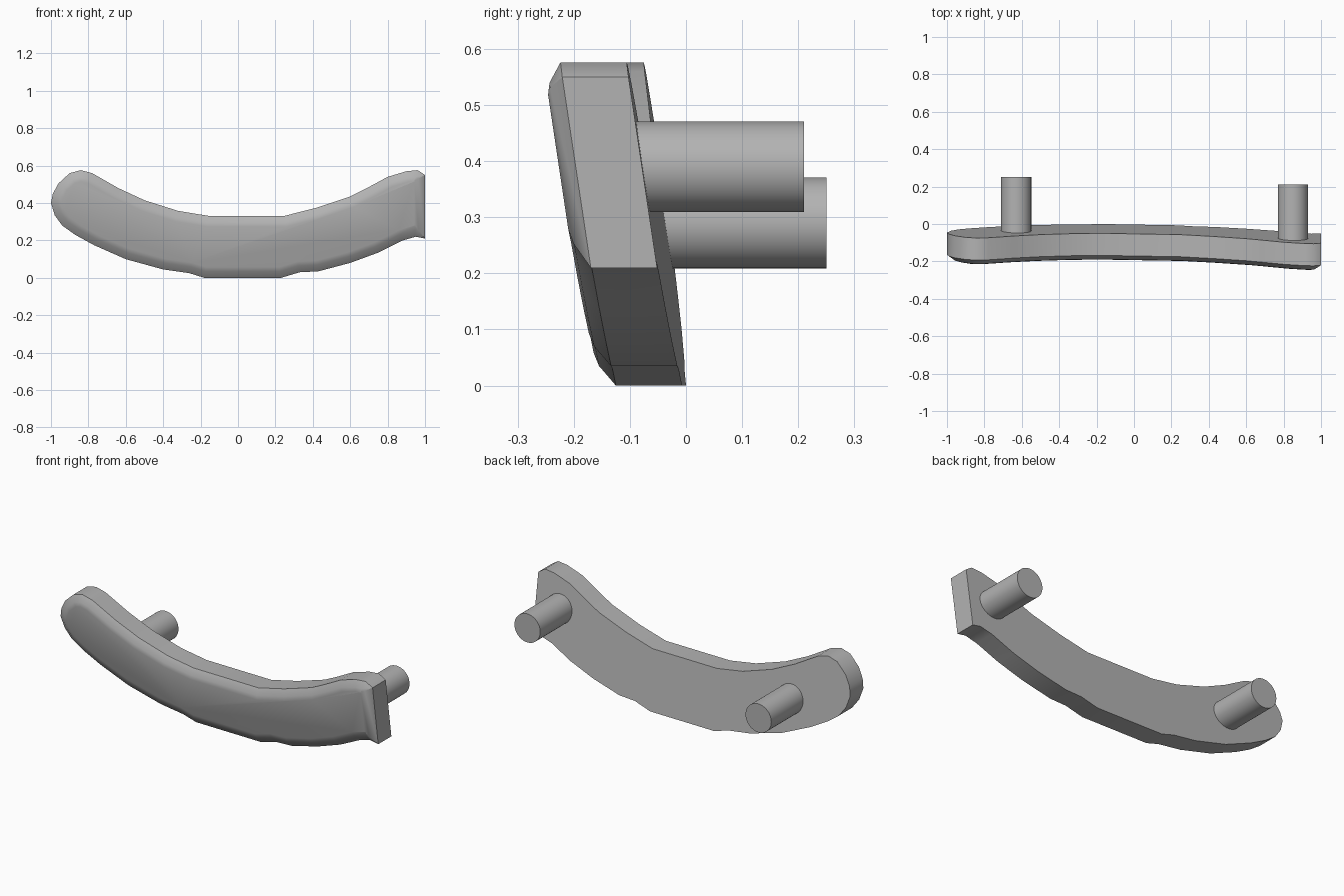
import bpy
import bmesh
from mathutils import Vector, Matrix

cube = bpy.data.objects.get("Cube")
if cube:
    bpy.data.objects.remove(cube, do_unlink=True)

grey = bpy.data.materials.new("satin_grey")
grey.use_nodes = True
colour = (0.45, 0.45, 0.45, 1)
grey.diffuse_color = colour
grey.node_tree.nodes["Principled BSDF"].inputs["Base Color"].default_value = colour


def add_object(name, bm):
    bmesh.ops.recalc_face_normals(bm, faces=bm.faces[:])
    mesh = bpy.data.meshes.new(name)
    bm.to_mesh(mesh)
    bm.free()
    mesh.materials.append(grey)
    obj = bpy.data.objects.new(name, mesh)
    bpy.context.scene.collection.objects.link(obj)
    return obj


def inset(points, distance):
    """Offset a counter-clockwise outline inwards by a distance."""
    result = []
    for i, p in enumerate(points):
        before = (p - points[i - 1]).normalized()
        after = (points[(i + 1) % len(points)] - p).normalized()
        n1 = Vector((-before.y, before.x))
        n2 = Vector((-after.y, after.x))
        result.append(p + (n1 + n2) * distance / (1 + n1.dot(n2)))
    return result


def back_y(x, z):
    """Slanted plane of the back of the grip."""
    return -0.003 - 0.15 * z - 0.017 * x


# Grip outline in x and z: lower edge, square right end, upper edge, round left end
lower = [(-.77, .175), (-.6, .1), (-.4, .045), (-.26, .025), (-.18, 0), (.23, 0),
         (.33, .03), (.43, .035), (.6, .08), (.75, .135), (.88, .2), (.95, .22)]
right_end = [(1, .21), (1, .55), (.96, .576)]
upper = [(.9, .57), (.8, .54), (.68, .475), (.6, .435), (.42, .375), (.25, .332),
         (-.16, .332), (-.32, .358), (-.5, .415), (-.64, .48), (-.78, .56)]
left_end = [(-.84, .576), (-.9, .56), (-.96, .505), (-.99, .45), (-1, .4),
            (-.98, .335), (-.94, .28), (-.87, .23)]
outline = [Vector(p) for p in lower + right_end + upper + left_end]
count = len(outline)

# Grip: back rim, front rim, then two rings rounding over to a flat front
bm = bmesh.new()
rings = []
for distance, depth in [(0, 0), (0, .118), (.035, .143), (.058, .149)]:
    rings.append([bm.verts.new((p.x, back_y(p.x, p.y) - depth, p.y))
                  for p in inset(outline, distance)])
for a, b in zip(rings, rings[1:]):
    for i in range(count):
        j = (i + 1) % count
        bm.faces.new((a[i], a[j], b[j], b[i]))
bm.faces.new(rings[0])
bm.faces.new(rings[-1])
for face in bm.faces:
    face.smooth = True

# Crisp rims and corners at the square end
for ring in rings[:2]:
    for i in range(count):
        bm.edges.get((ring[i - 1], ring[i])).smooth = False
first = len(lower)
for i in (first, first + 1):
    for a, b in zip(rings[:3], rings[1:3]):
        bm.edges.get((a[i], b[i])).smooth = False
add_object("grip", bm)


def add_post(name, x, z, end):
    """Round mounting post from inside the grip back to a given y."""
    start = back_y(x, z) - 0.04
    bm = bmesh.new()
    bmesh.ops.create_cone(bm, cap_ends=True, segments=48, radius1=0.081,
                          radius2=0.081, depth=end - start)
    bm.transform(Matrix.Translation((x, (start + end) / 2, z))
                 @ Matrix.Rotation(1.570796, 4, "X"))
    for face in bm.faces:
        face.smooth = len(face.verts) == 4
    add_object(name, bm)


# Mounting posts
add_post("right_post", -0.63, 0.29, 0.25)
add_post("left_post", 0.85, 0.39, 0.21)
